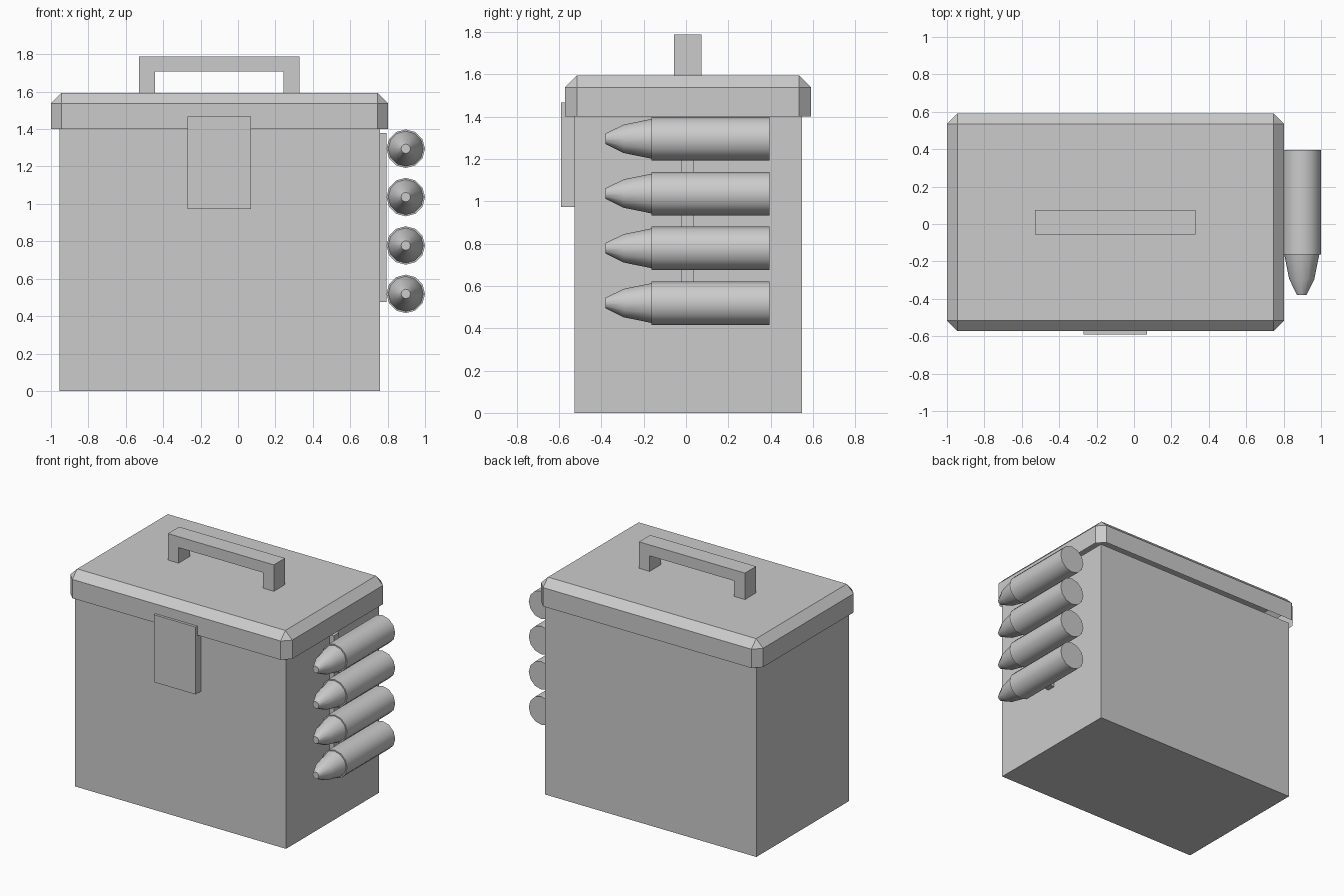
import bpy, bmesh, math
from mathutils import Vector

old = bpy.data.objects.get("Cube")
if old:
    bpy.data.objects.remove(old, do_unlink=True)

grey = bpy.data.materials.new("plain_grey")
grey.use_nodes = True
GREY = (0.6, 0.6, 0.6, 1)
grey.diffuse_color = GREY
grey.node_tree.nodes["Principled BSDF"].inputs["Base Color"].default_value = GREY


def finish(name, bm):
    bmesh.ops.recalc_face_normals(bm, faces=bm.faces)
    mesh = bpy.data.meshes.new(name)
    bm.to_mesh(mesh)
    bm.free()
    mesh.materials.append(grey)
    obj = bpy.data.objects.new(name, mesh)
    bpy.context.collection.objects.link(obj)
    return obj


def box_mesh(lo, hi):
    lo, hi = Vector(lo), Vector(hi)
    bm = bmesh.new()
    bmesh.ops.create_cube(bm, size=1)
    bmesh.ops.scale(bm, vec=hi - lo, verts=bm.verts)
    bmesh.ops.translate(bm, vec=(lo + hi) / 2, verts=bm.verts)
    return bm


def box(name, lo, hi):
    return finish(name, box_mesh(lo, hi))


# Box body
box("body", (-0.955, -0.528, 0), (0.76, 0.548, 1.4))

# Hollow lid with chamfered corners and top rim
bm = box_mesh((-1, -0.572, 1.4), (0.802, 0.591, 1.594))
edges = [e for e in bm.edges if any(v.co.z > 1.5 for v in e.verts)]
bmesh.ops.bevel(bm, geom=edges, offset=0.056, segments=1, affect='EDGES')
under = [f for f in bm.faces if all(v.co.z < 1.41 for v in f.verts)]
bmesh.ops.delete(bm, geom=under, context='FACES')
finish("lid", bm)

# Front latch plate
box("latch", (-0.27, -0.591, 0.972), (0.07, -0.528, 1.467))

# Carry handle: an arch profile extruded front to back
bm = bmesh.new()
left, right, base, top = -0.53, 0.33, 1.594, 1.788
arch = [(left, base), (left, top), (right, top), (right, base),
        (right - 0.087, base), (right - 0.087, top - 0.08),
        (left + 0.087, top - 0.08), (left + 0.087, base)]
face = bm.faces.new([bm.verts.new((x, -0.056, z)) for x, z in arch])
ext = bmesh.ops.extrude_face_region(bm, geom=[face])["geom"]
bmesh.ops.translate(bm, vec=(0, 0.13, 0),
                    verts=[v for v in ext if isinstance(v, bmesh.types.BMVert)])
finish("handle", bm)

# Strap holding the cartridges
box("cartridge_strap", (0.755, -0.024, 0.475), (0.795, 0.038, 1.38))


def lathe(name, profile, x, z, sides=12):
    """Closed solid turned around a front-to-back axis."""
    bm = bmesh.new()
    rings = []
    for y, r in profile:
        rings.append([bm.verts.new((x + r * math.sin(math.tau * i / sides), y,
                                    z + r * math.cos(math.tau * i / sides)))
                      for i in range(sides)])
    for a, b in zip(rings, rings[1:]):
        for i in range(sides):
            j = (i + 1) % sides
            bm.faces.new((a[i], a[j], b[j], b[i]))
    bm.faces.new(rings[0])
    bm.faces.new(rings[-1])
    obj = finish(name, bm)
    bpy.ops.object.select_all(action='DESELECT')
    obj.select_set(True)
    bpy.context.view_layer.objects.active = obj
    bpy.ops.object.shade_smooth_by_angle(angle=math.radians(40))


# Four cartridges: casing and pointed tip
CARTRIDGE = [(0.395, 0.103), (-0.162, 0.103), (-0.162, 0.094),
             (-0.295, 0.067), (-0.38, 0.025)]
for n in range(4):
    lathe(f"cartridge_{n + 1}", CARTRIDGE, 0.897, 1.295 - n * 0.2587)
